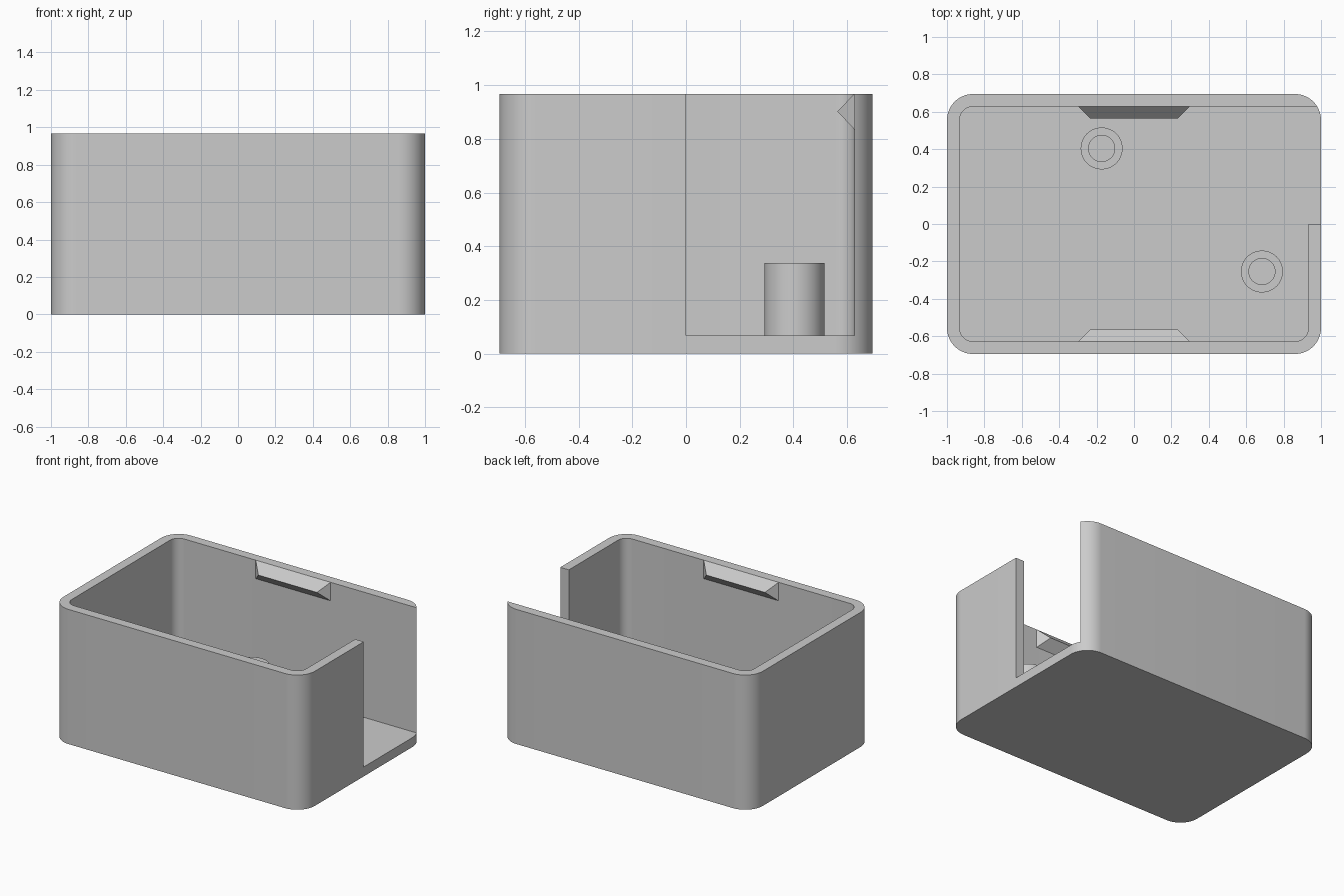
import bpy, bmesh
from math import sin, cos, pi

cube = bpy.data.objects.get("Cube")
if cube:
    bpy.data.objects.remove(cube, do_unlink=True)

HX, HY, HEIGHT = 1.0, 0.695, 0.968     # outer half sizes and height
WALL = 0.068                           # wall and floor thickness
IX, IY = HX - WALL, HY - WALL          # inner half sizes
R_OUT, R_IN = 0.14, 0.07               # corner radii

grey = bpy.data.materials.new("plain grey")
grey.use_nodes = True
colour = (0.6, 0.6, 0.6, 1)
grey.diffuse_color = colour
grey.node_tree.nodes["Principled BSDF"].inputs["Base Color"].default_value = colour


def finish(name, bm):
    """Turn a bmesh into a shaded grey object."""
    bmesh.ops.recalc_face_normals(bm, faces=bm.faces)
    mesh = bpy.data.meshes.new(name)
    bm.to_mesh(mesh)
    bm.free()
    mesh.materials.append(grey)
    obj = bpy.data.objects.new(name, mesh)
    bpy.context.collection.objects.link(obj)
    return obj


def smooth(obj):
    bpy.ops.object.select_all(action='DESELECT')
    obj.select_set(True)
    bpy.context.view_layer.objects.active = obj
    bpy.ops.object.shade_smooth_by_angle(angle=pi / 6)


def corner(sx, sy, hx, hy, r, steps=16):
    """Counter-clockwise arc for one corner of a rounded rectangle."""
    start = {(1, 1): 0, (-1, 1): 1, (-1, -1): 2, (1, -1): 3}[sx, sy] * pi / 2
    angles = [start + i / steps * pi / 2 for i in range(steps + 1)]
    return [(sx * (hx - r) + r * cos(a), sy * (hy - r) + r * sin(a)) for a in angles]


def prism(name, outline, z0, z1):
    bm = bmesh.new()
    base = bm.faces.new([bm.verts.new((x, y, z0)) for x, y in outline])
    top = bmesh.ops.extrude_face_region(bm, geom=[base], use_keep_orig=True)
    moved = [v for v in top["geom"] if isinstance(v, bmesh.types.BMVert)]
    bmesh.ops.translate(bm, verts=moved, vec=(0, 0, z1 - z0))
    return finish(name, bm)


# Open box: rounded block minus a cavity that also runs out through the left wall
outer = [p for s in ((1, 1), (-1, 1), (-1, -1), (1, -1)) for p in corner(*s, HX, HY, R_OUT)]
cavity = [p for s in ((-1, 1), (-1, -1), (1, -1)) for p in corner(*s, IX, IY, R_IN)]
cavity += [(IX, 0), (1.2, 0), (1.2, IY)]
box = prism("box_shell", outer, 0, HEIGHT)
cutter = prism("cavity_cutter", cavity, WALL, HEIGHT + 0.3)
cutter.hide_render = True
cut = box.modifiers.new("cavity", 'BOOLEAN')
cut.operation, cut.solver, cut.object = 'DIFFERENCE', 'EXACT', cutter
bpy.context.view_layer.objects.active = box
bpy.ops.object.modifier_apply(modifier=cut.name)
bpy.data.objects.remove(cutter, do_unlink=True)
smooth(box)


# Hollow screw posts standing on the floor
def post(name, x, y, r_out=0.112, r_in=0.07, top=0.338, sides=64):
    bm = bmesh.new()
    section = [(r_in, WALL), (r_out, WALL), (r_out, top), (r_in, top)]
    rings = [[bm.verts.new((x + r * cos(2 * pi * i / sides), y + r * sin(2 * pi * i / sides), z))
              for i in range(sides)] for r, z in section]
    for a, b in zip(rings, rings[1:] + rings[:1]):
        for i in range(sides):
            j = (i + 1) % sides
            bm.faces.new((a[i], a[j], b[j], b[i]))
    smooth(finish(name, bm))


post("back_post", -0.173, 0.404)
post("front_post", 0.684, -0.254)


# Wedge-shaped lid catches inside the front and back rims
def catch(name, side):
    bm = bmesh.new()
    for sx in (-1, 1):
        bm.verts.new((sx * 0.298, side * IY, HEIGHT))
        bm.verts.new((sx * 0.298, side * IY, 0.835))
        bm.verts.new((sx * 0.233, side * 0.564, 0.902))
    bmesh.ops.convex_hull(bm, input=bm.verts)
    bmesh.ops.dissolve_limit(bm, angle_limit=0.01, verts=bm.verts, edges=bm.edges)
    finish(name, bm)


catch("back_catch", 1)
catch("front_catch", -1)
